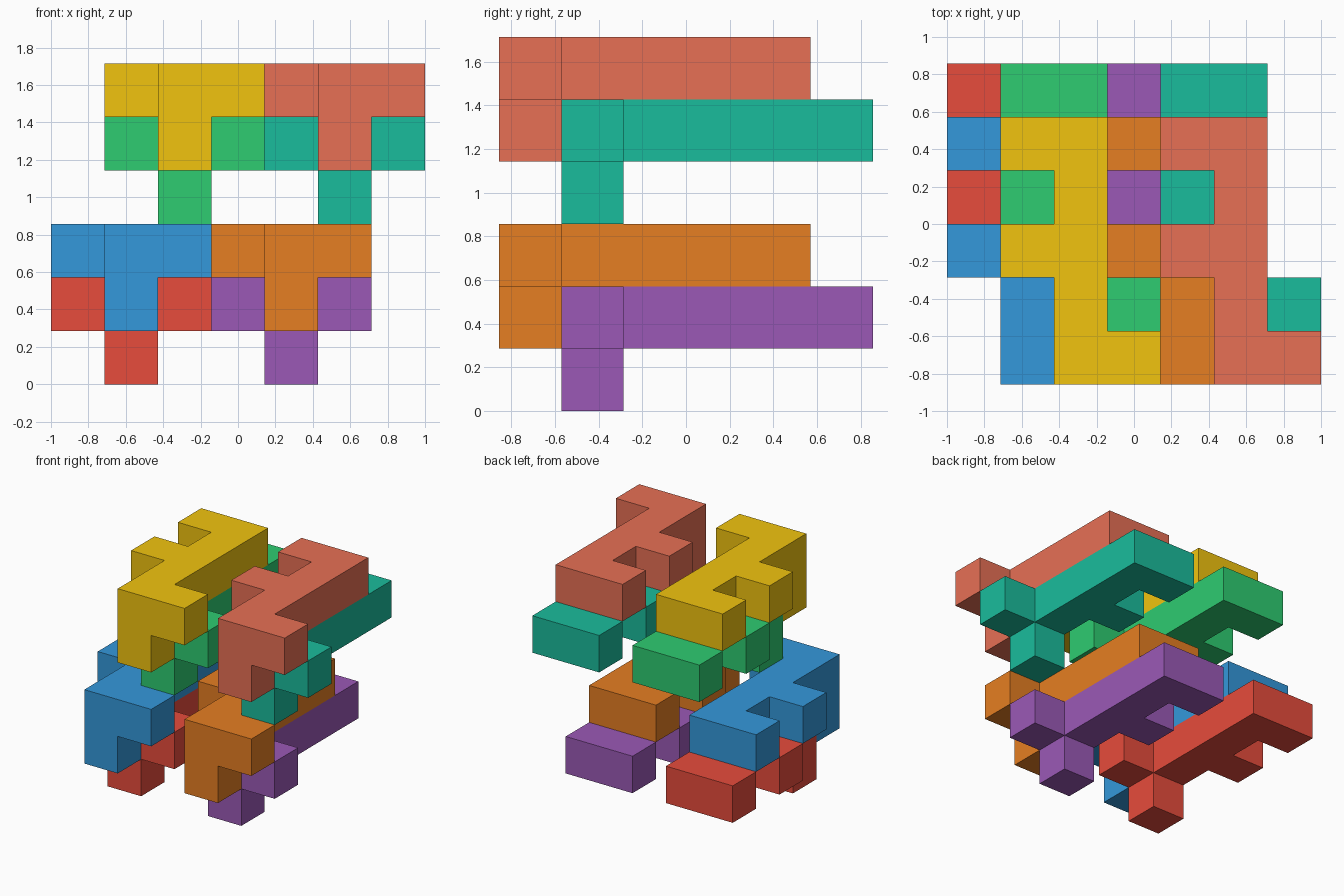
import bpy, bmesh
from mathutils import Vector

if "Cube" in bpy.data.objects:
    bpy.data.objects.remove(bpy.data.objects["Cube"])

U = 2 / 7                                  # edge of one unit cube
ORIGIN = Vector((-3.5, -3, 0))             # corner of the 7 x 6 x 6 cell grid

# One piece: five-cube spine, a side arm, two back teeth and a foot
CELLS = {(1, y, 0) for y in range(5)} | {(2, 0, 0), (0, 2, 0), (0, 4, 0), (1, 0, -1)}


def linear(c):
    c /= 255
    return c / 12.92 if c <= 0.04045 else ((c + 0.055) / 1.055) ** 2.4


def piece(name, offset, rgb):
    bm = bmesh.new()
    # Keep only the cube faces that are not shared with another cube
    for cell in CELLS:
        for axis in range(3):
            for side in (0, 1):
                near = list(cell)
                near[axis] += 2 * side - 1
                if tuple(near) in CELLS:
                    continue
                a, b = (axis + 1) % 3, (axis + 2) % 3
                loop = []
                for i, j in ((0, 0), (1, 0), (1, 1), (0, 1)):
                    p = Vector(cell) + Vector(offset) + ORIGIN
                    p[axis] += side
                    p[a] += i
                    p[b] += j
                    loop.append(bm.verts.new(p * U))
                bm.faces.new(loop if side else loop[::-1])
    bmesh.ops.remove_doubles(bm, verts=bm.verts, dist=1e-4)
    # Merge the coplanar squares into clean flat faces
    bmesh.ops.dissolve_limit(bm, angle_limit=0.01, verts=bm.verts, edges=bm.edges)
    mesh = bpy.data.meshes.new(name)
    bm.to_mesh(mesh)
    bm.free()
    mat = bpy.data.materials.new(name + "_paint")
    mat.diffuse_color = (*[linear(c) for c in rgb], 1)
    mat.use_nodes = True
    mat.node_tree.nodes["Principled BSDF"].inputs["Base Color"].default_value = mat.diffuse_color
    mesh.materials.append(mat)
    bpy.context.collection.objects.link(bpy.data.objects.new(name, mesh))


# Each pair: a lower piece nested one step back and one step under an upper piece
PAIRS = [
    ("bottom_left", (0, 0, 2), (231, 76, 60), (52, 152, 219)),
    ("bottom_right", (3, 0, 2), (155, 89, 182), (230, 126, 34)),
    ("top_left", (1, 0, 5), (46, 204, 113), (241, 196, 15)),
    ("top_right", (4, 0, 5), (26, 188, 156), (231, 112, 85)),
]
for place, (x, y, z), low, high in PAIRS:
    piece(place + "_lower_piece", (x, y + 1, z - 1), low)
    piece(place + "_upper_piece", (x, y, z), high)
